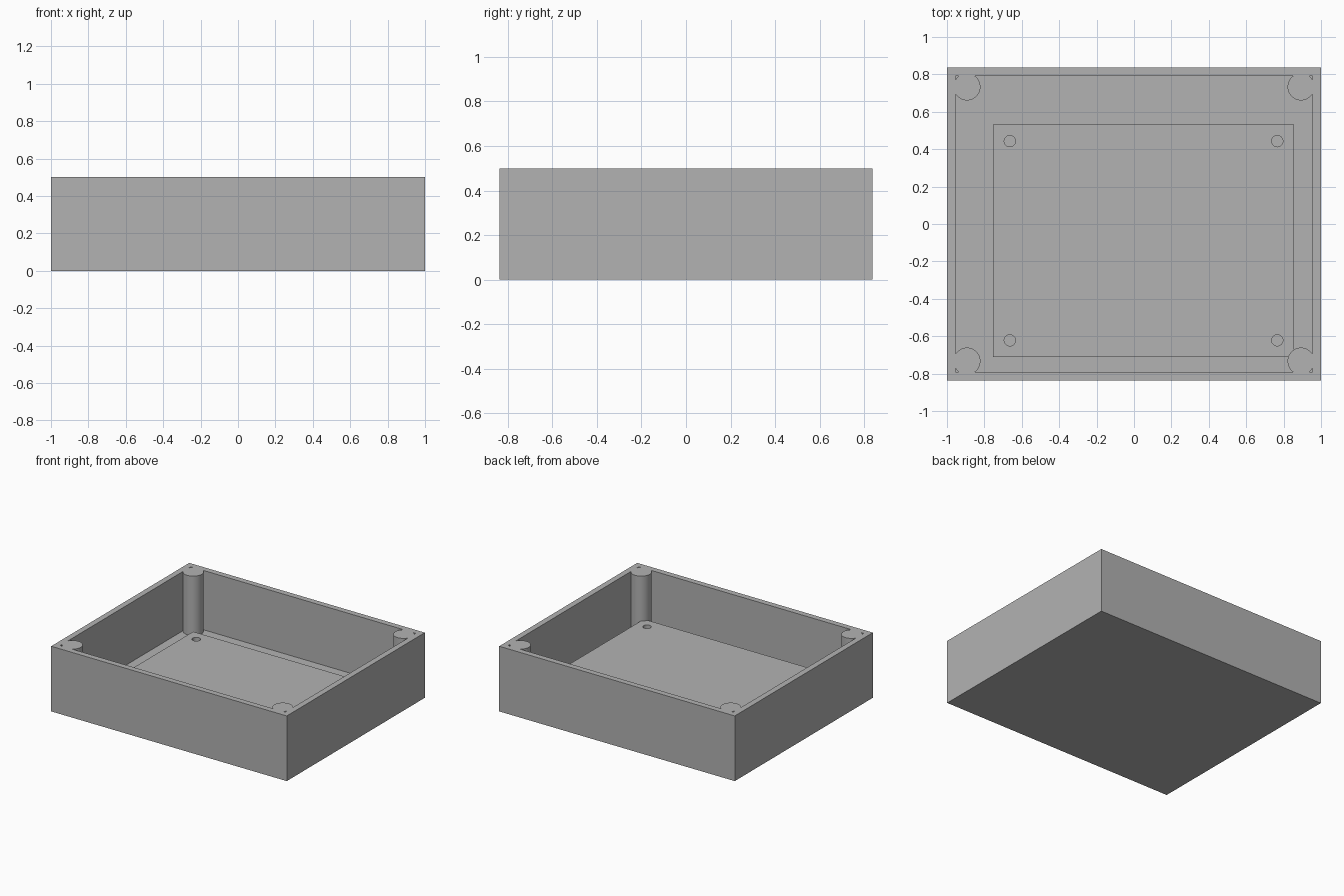
import bpy, math

if "Cube" in bpy.data.objects:
    bpy.data.objects.remove(bpy.data.objects["Cube"])

WALL, HEIGHT = 0.045, 0.5
HX, HY = 1.0, 0.837
BOARD_TOP, BOARD_THICK = 0.155, 0.032
X0, X1, Y0, Y1 = -0.753, 0.855, -0.711, 0.532   # board edges
INSET = 0.089                                   # board hole inset

grey = bpy.data.materials.new("grey plastic")
grey.diffuse_color = (0.448, 0.448, 0.448, 1)
grey.use_nodes = True
grey.node_tree.nodes["Principled BSDF"].inputs["Base Color"].default_value = grey.diffuse_color


def box(name, x0, x1, y0, y1, z0, z1):
    bpy.ops.mesh.primitive_cube_add(
        size=1, location=((x0 + x1) / 2, (y0 + y1) / 2, (z0 + z1) / 2))
    ob = bpy.context.object
    ob.name = name
    ob.scale = (x1 - x0, y1 - y0, z1 - z0)
    bpy.ops.object.transform_apply(location=True, rotation=False, scale=True)
    ob.data.materials.append(grey)
    return ob


def cylinder(name, x, y, r, z0, z1):
    bpy.ops.mesh.primitive_cylinder_add(
        vertices=48, radius=r, depth=z1 - z0, location=(x, y, (z0 + z1) / 2))
    ob = bpy.context.object
    ob.name = name
    ob.data.materials.append(grey)
    return ob


def combine(target, other, operation):
    """Apply a boolean, then drop the helper."""
    mod = target.modifiers.new("cut", 'BOOLEAN')
    mod.operation, mod.object, mod.solver = operation, other, 'EXACT'
    bpy.context.view_layer.objects.active = target
    bpy.ops.object.modifier_apply(modifier=mod.name)
    bpy.data.objects.remove(other, do_unlink=True)


def smooth(ob):
    bpy.ops.object.select_all(action='DESELECT')
    ob.select_set(True)
    bpy.context.view_layer.objects.active = ob
    bpy.ops.object.shade_smooth_by_angle(angle=math.radians(30))


# Open enclosure with a thin floor and walls
tray = box("enclosure", -HX, HX, -HY, HY, 0, HEIGHT)
cavity = box("cavity", -HX + WALL, HX - WALL, -HY + WALL, HY - WALL, WALL, HEIGHT + 0.2)

# Round corner posts, left standing when the cavity is cut
for sx in (-1, 1):
    for sy in (-1, 1):
        post = cylinder("corner_post", sx * 0.893, sy * 0.733, 0.072, WALL - 0.02, HEIGHT + 0.4)
        combine(cavity, post, 'DIFFERENCE')
combine(tray, cavity, 'DIFFERENCE')
smooth(tray)

# Circuit board with four mounting holes, carried on standoffs
board = box("circuit_board", X0, X1, Y0, Y1, BOARD_TOP - BOARD_THICK, BOARD_TOP)
for x in (X0 + INSET, X1 - INSET):
    for y in (Y0 + INSET, Y1 - INSET):
        combine(board, cylinder("hole", x, y, 0.03, 0, 0.3), 'DIFFERENCE')
        smooth(cylinder("standoff", x, y, 0.06, WALL, BOARD_TOP - BOARD_THICK))
smooth(board)
